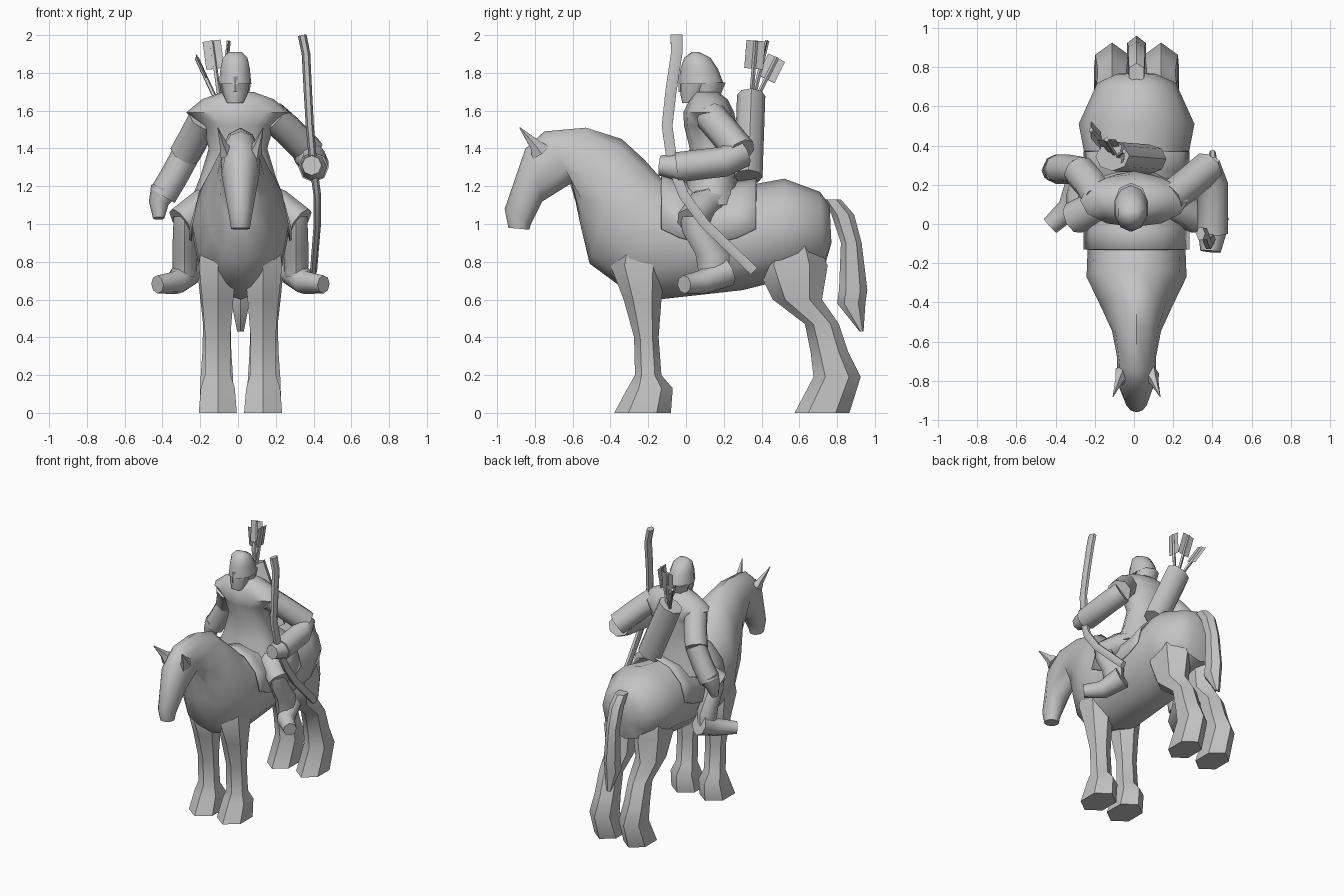
import bpy, bmesh
from math import sin, cos, pi, sqrt
from mathutils import Vector

cube = bpy.data.objects.get("Cube")
if cube:
    bpy.data.objects.remove(cube)

grey = bpy.data.materials.new("plain_grey")
grey.use_nodes = True
grey.diffuse_color = (.55, .55, .55, 1)
grey.node_tree.nodes["Principled BSDF"].inputs["Base Color"].default_value = grey.diffuse_color
parts = []
middle = .013  # centre line of the horse


def ellipse(center, half_a, half_b, sides):
    """Points around a centre, spanned by two half axes."""
    angles = [2 * pi * i / sides for i in range(sides)]
    return [center + half_a * cos(angle) + half_b * sin(angle) for angle in angles]


def loft(name, rings, closed=True):
    """Skin a list of point rings; closed rings also get end caps."""
    bm = bmesh.new()
    loops = [[bm.verts.new(point) for point in ring] for ring in rings]
    count = len(loops[0])
    for lower, upper in zip(loops, loops[1:]):
        for i in range(count if closed else count - 1):
            j = (i + 1) % count
            bm.faces.new((lower[i], lower[j], upper[j], upper[i]))
    if closed:
        bm.faces.new(loops[0])
        bm.faces.new(loops[-1])
    bmesh.ops.recalc_face_normals(bm, faces=bm.faces)
    mesh = bpy.data.meshes.new(name)
    bm.to_mesh(mesh)
    bm.free()
    mesh.materials.append(grey)
    obj = bpy.data.objects.new(name, mesh)
    bpy.context.collection.objects.link(obj)
    parts.append(obj)
    return obj


def column(name, rows, x=0, spread=.28, sides=8):
    """Stack of level ellipses (y, z, half depth); thin ones stay relatively wide.
    A fourth number in a row gives the half width directly."""
    rings = []
    for y, z, depth, *width in rows:
        half_width = width[0] if width else spread * sqrt(depth)
        rings.append(ellipse(Vector((x, y, z)), Vector((0, depth, 0)),
                             Vector((half_width, 0, 0)), sides))
    return loft(name, rings)


def tube(name, path, radius, tip=1, flat=1, sides=8):
    """Tube along a path, tapering to radius * tip and flattened sideways."""
    path = [Vector(point) for point in path]
    last = len(path) - 1
    rings = []
    for i, center in enumerate(path):
        along = (path[min(i + 1, last)] - path[max(i - 1, 0)]).normalized()
        across = Vector((1, 0, 0))
        across = (across - along * along.x).normalized()
        size = radius * (1 + (tip - 1) * i / last)
        rings.append(ellipse(center, across * size * flat, along.cross(across) * size, sides))
    return loft(name, rings)


def on_side(side, path):
    """Place a path left or right of the horse's centre line."""
    return [(middle + side * x, y, z) for x, y, z in path]


# Horse body, neck and head: each ring joins a back point to a belly point
rings = []
for back_y, back_z, belly_y, belly_z, width in (
        (.76, 1.1, .77, .9, .1), (.71, 1.17, .73, .76, .2), (.52, 1.24, .5, .7, .295),
        (.25, 1.19, .3, .65, .25), (-.13, 1.24, -.15, .6, .25), (-.22, 1.34, -.32, .65, .255),
        (-.34, 1.45, -.51, .79, .18), (-.53, 1.51, -.56, 1, .125), (-.75, 1.49, -.6, 1.22, .1),
        (-.85, 1.4, -.76, 1.12, .1), (-.96, 1.08, -.82, 1, .06), (-.94, .98, -.83, .97, .05)):
    back, belly = Vector((middle, back_y, back_z)), Vector((middle, belly_y, belly_z))
    rings.append(ellipse((back + belly) / 2, (back - belly) / 2, Vector((width, 0, 0)), 12))
loft("horse_body", rings)

column("horse_tail", [(.77, 1.13, .05), (.83, 1.05, .06), (.875, .9, .055), (.885, .65, .075),
                      (.875, .58, .075), (.93, .43, .01)], middle, spread=.2, sides=6)

for side, label in ((1, "left"), (-1, "right")):
    # Horse legs and ears
    column(label + "_front_leg", [(-.25, 1, .08), (-.25, .78, .15), (-.23, .6, .1),
                                  (-.21, .4, .065), (-.2, .2, .07), (-.19, .13, .12),
                                  (-.23, 0, .15)], middle + side * .12, spread=.3, sides=6)
    column(label + "_hind_leg", [(.55, 1, .1), (.56, .78, .19), (.59, .6, .13), (.72, .47, .09),
                                 (.76, .32, .1), (.8, .19, .125), (.72, 0, .145)],
           middle + side * .125, spread=.28, sides=6)
    tube(label + "_ear", on_side(side, [(.075, -.77, 1.38), (.09, -.8, 1.42), (.12, -.88, 1.51)]),
         .06, tip=.05, flat=.7, sides=5)

    # Rider legs
    tube(label + "_thigh", on_side(side, [(.1, .18, 1.14), (.2, .09, 1.1), (.32, .03, 1.01)]), .085)
    column(label + "_shin", [(.04, 1.04, .07), (.06, .96, .08), (.14, .84, .09), (.15, .72, .08)],
           middle + side * .295, spread=.22)
    tube(label + "_foot", on_side(side, [(.28, .22, .75), (.34, .08, .69), (.44, -.01, .68)]),
         .08, tip=.6)

# Saddle cloth: upper half rings that rise toward the pommel and the cantle
arch = []
for step in range(6):
    y = step / 10 - .13
    bow_out = (y - .12) ** 2
    base = Vector((middle, y, .9 + 1.2 * bow_out))
    ring = ellipse(base, Vector((0, 0, .31 - .5 * bow_out)), Vector((.27, 0, 0)), 12)
    arch.append(ring[-3:] + ring[:4])
cloth = loft("saddle_cloth", arch, closed=False)
cloth.modifiers.new("thickness", "SOLIDIFY").thickness = .01

# Rider torso with flared skirt and broad shoulders
column("torso", [(.13, 1.1, .16, .26), (.14, 1.25, .13, .2), (.14, 1.4, .12, .155),
                 (.13, 1.52, .14, .19), (.12, 1.59, .135, .275), (.12, 1.66, .1, .19),
                 (.11, 1.7, .06, .08)], sides=12)

# Neck, face and helmet
head_x = -.015
column("neck_guard", [(.11, 1.65, .06), (.12, 1.75, .09)], head_x)
column("face", [(.01, 1.64, .03), (.04, 1.69, .07), (.07, 1.76, .1)], head_x, spread=.25)
column("helmet", [(.08, 1.74, .12), (.07, 1.82, .1), (.06, 1.88, .07), (.05, 1.91, .02)],
       head_x, spread=.26, sides=10)
column("nose_guard", [(-.03, 1.7, .01), (-.03, 1.78, .01)], head_x, spread=.15, sides=4)

# Arms: the left holds the bow, the right hangs
tube("left_sleeve", [(.18, .13, 1.57), (.26, .19, 1.5), (.38, .29, 1.38)], .085)
tube("left_forearm", [(.36, .3, 1.38), (.4, .2, 1.33), (.4, -.05, 1.3)], .08)
tube("left_hand", [(.4, -.03, 1.3), (.39, -.14, 1.31)], .075, tip=.7)
tube("right_sleeve", [(-.18, .13, 1.56), (-.22, .2, 1.48), (-.28, .27, 1.37)], .085)
tube("right_forearm", [(-.27, .27, 1.38), (-.34, .28, 1.25), (-.4, .28, 1.15)], .075)
tube("right_hand", [(-.39, .28, 1.18), (-.42, .27, 1.11), (-.42, .25, 1.03)], .075, tip=.4)

# Bow
tube("bow", [(.34, -.05, 2), (.36, -.05, 1.9), (.37, -.08, 1.7), (.38, -.1, 1.52),
             (.4, -.07, 1.3), (.42, -.01, 1.15), (.42, .1, 1), (.4, .36, .75)],
     .036, tip=.8, flat=.65, sides=6)

# Quiver slung across the back, with a fan of feathered arrows
tube("quiver", [(.08, .33, 1.25), (-.11, .345, 1.68)], .075, flat=1.25)
mouth = Vector((-.09, .34, 1.6))
for label, end, feather, flat in (("low", (-.22, .48, 1.88), .05, .06),
                                  ("middle", (-.14, .43, 1.97), .003, 16),
                                  ("high", (-.05, .37, 1.97), .05, .06)):
    end = Vector(end)
    tube(label + "_arrow_shaft", [mouth, end], .012, sides=5)
    tube(label + "_arrow_feathers", [end, mouth.lerp(end, .6)], feather, flat=flat, sides=4)

# Smooth shading with crisp part edges
bpy.ops.object.select_all(action="DESELECT")
for obj in parts:
    obj.select_set(True)
bpy.context.view_layer.objects.active = parts[0]
bpy.ops.object.shade_smooth_by_angle(angle=.8)
